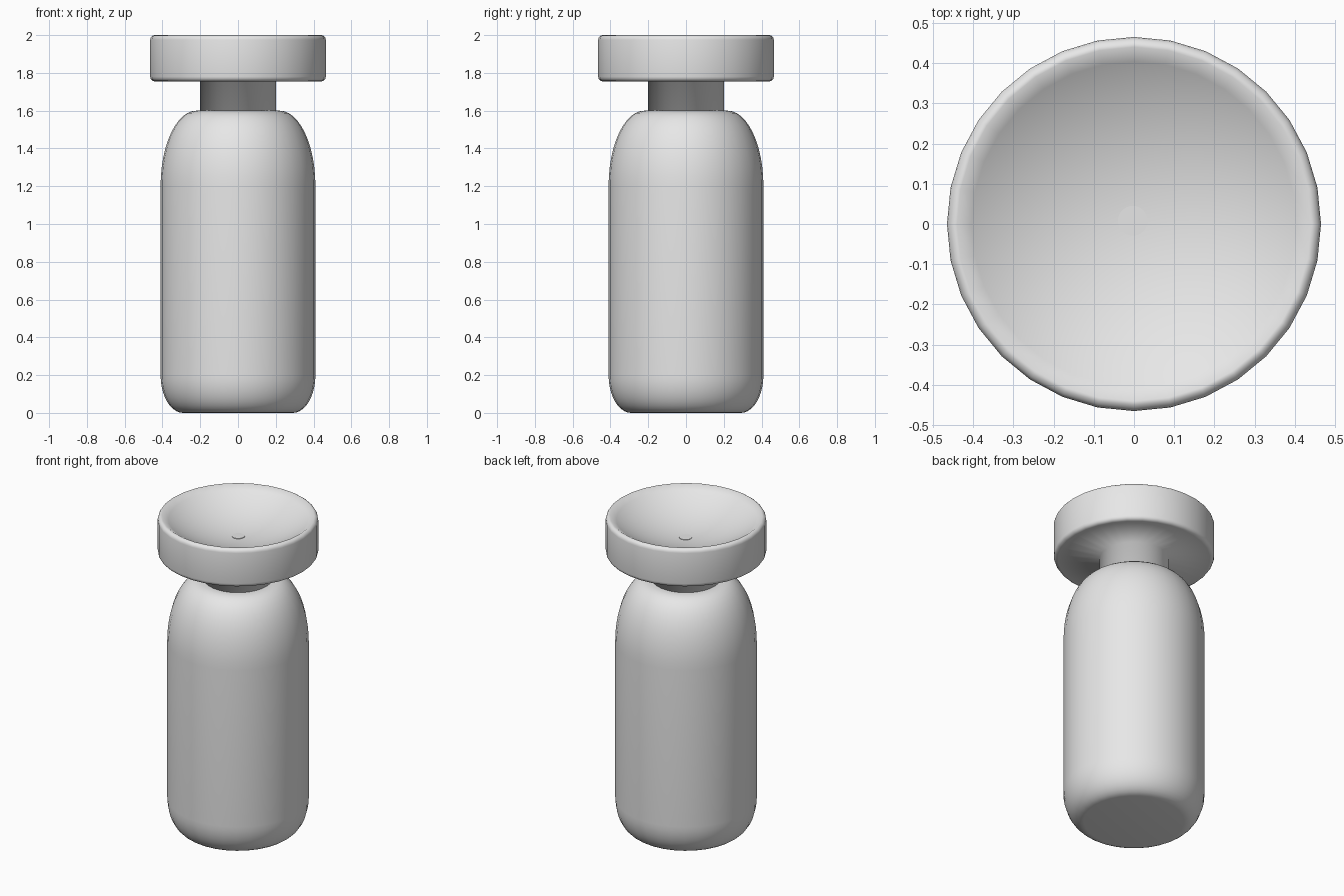
import bpy, bmesh, math

cube = bpy.data.objects.get("Cube")
if cube:
    bpy.data.objects.remove(cube, do_unlink=True)

grey = bpy.data.materials.new("light_grey")
grey.use_nodes = True
grey.diffuse_color = (0.8, 0.8, 0.8, 1)
grey.node_tree.nodes["Principled BSDF"].inputs["Base Color"].default_value = (0.8, 0.8, 0.8, 1)


def arc(r, z, a, b, start, end, steps):
    """Elliptical profile arc about (r, z); angles in degrees."""
    angles = [math.radians(start + (end - start) * i / steps) for i in range(steps + 1)]
    return [(r + a * math.cos(t), z + b * math.sin(t)) for t in angles]


def lathe(name, profile, sides=32, centre=(0, 0)):
    """Turn a bottom-to-top profile of (radius, z) into a closed solid."""
    bm = bmesh.new()
    rings = []
    for r, z in profile:
        if r < 1e-5:
            rings.append([bm.verts.new((0, 0, z))] * sides)
        else:
            rings.append([bm.verts.new((r * math.cos(i * math.tau / sides),
                                        r * math.sin(i * math.tau / sides), z))
                          for i in range(sides)])
    for low, high in zip(rings, rings[1:]):
        for i in range(sides):
            j = (i + 1) % sides
            corners = list(dict.fromkeys((low[i], low[j], high[j], high[i])))
            bm.faces.new(corners)
    for ring, end in ((rings[0], profile[0]), (rings[-1], profile[-1])):
        if end[0] > 1e-5:
            bm.faces.new(ring)
    bmesh.ops.recalc_face_normals(bm, faces=bm.faces[:])
    mesh = bpy.data.meshes.new(name)
    bm.to_mesh(mesh)
    bm.free()
    mesh.materials.append(grey)
    obj = bpy.data.objects.new(name, mesh)
    obj.location = (*centre, 0)
    bpy.context.collection.objects.link(obj)
    return obj


def smooth(obj, degrees):
    bpy.ops.object.select_all(action="DESELECT")
    obj.select_set(True)
    bpy.context.view_layer.objects.active = obj
    bpy.ops.object.shade_smooth_by_angle(angle=math.radians(degrees))


# Bottle body: rounded base, straight wall, tall domed shoulder
body = lathe("bottle_body",
             arc(0.29, 0.2, 0.12, 0.2, -90, 0, 10) +
             arc(0.22, 1.2, 0.19, 0.4, 0, 90, 12))
smooth(body, 40)

# Stopper: neck, flat underside, rounded rim and dished top
rim, edge, depth = 0.44, 0.025, 0.137
bowl_radius = (rim ** 2 + depth ** 2) / (2 * depth)
bowl = []
for i in range(1, 13):
    r = rim * (1 - i / 12)
    bowl.append((r, 2 - depth + bowl_radius - math.sqrt(bowl_radius ** 2 - r ** 2)))
stopper = lathe("stopper",
                [(0.2, 1.56), (0.2, 1.755)] +
                arc(rim, 1.755 + edge, edge, edge, -90, 0, 4) +
                arc(rim, 2 - edge, edge, edge, 0, 90, 4) + bowl)
smooth(stopper, 100)

# Small disc at the bottom of the dish
disc = lathe("dish_disc", [(0.037, 1.86), (0.037, 1.867)], centre=(-0.003, 0.008))
smooth(disc, 30)
